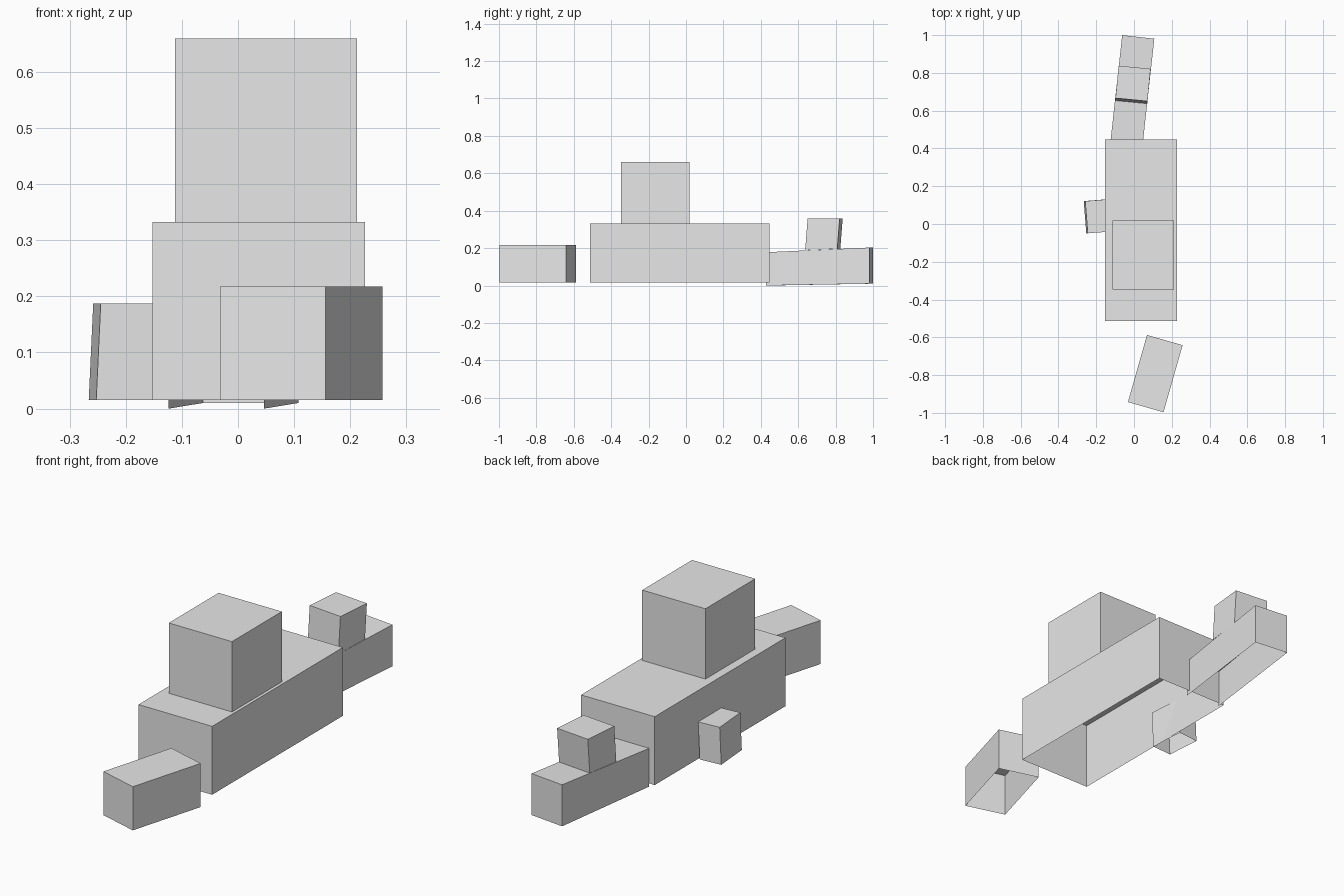
import bpy
import bmesh
from math import radians
from mathutils import Matrix, Vector

cube = bpy.data.objects.get("Cube")
if cube:
    bpy.data.objects.remove(cube, do_unlink=True)

grey = bpy.data.materials.new("plain_grey")
grey.use_nodes = True
grey.diffuse_color = (0.8, 0.8, 0.8, 1)
grey.node_tree.nodes["Principled BSDF"].inputs["Base Color"].default_value = (0.8, 0.8, 0.8, 1)


def block(name, center, size, bottom, top, yaw=0, lean=(0, 0), rise=(0, 0), open_front=False):
    """Box without a floor; lean shifts the base, rise lifts the back (bottom, top)."""
    bm = bmesh.new()
    bmesh.ops.create_cube(bm, size=1)
    turn = Matrix.Rotation(radians(yaw), 3, "Z")
    bm.normal_update()
    drop = [f for f in bm.faces
            if f.normal.z < -0.5 or (open_front and f.normal.y < -0.5)]
    bmesh.ops.delete(bm, geom=drop, context="FACES_ONLY")
    for v in bm.verts:
        upper, back = v.co.z > 0, v.co.y > 0
        p = turn @ Vector((v.co.x * size[0], v.co.y * size[1], 0))
        p += Vector((center[0], center[1], top if upper else bottom))
        if not upper:
            p += Vector((lean[0], lean[1], 0))
        if back:
            p.z += rise[upper]
        v.co = p
    mesh = bpy.data.meshes.new(name)
    bm.to_mesh(mesh)
    bm.free()
    mesh.materials.append(grey)
    obj = bpy.data.objects.new(name, mesh)
    bpy.context.collection.objects.link(obj)
    return obj


# Main body and the large block on top
block("body", (0.037, -0.033), (0.379, 0.961), 0.015, 0.333)
block("upper_block", (0.05, -0.165), (0.325, 0.366), 0.333, 0.66)

# Separate block ahead of the body
block("front_block", (0.1125, -0.792), (0.196, 0.369), 0.015, 0.218, yaw=-15.9)

# Small side block, leaning against the body
block("side_block", (-0.199, 0.04), (0.105, 0.171), 0.015, 0.187, yaw=4.5, lean=(-0.008, 0))

# Tail, rising slightly to the back, with a small block on it
block("tail", (-0.008, 0.714), (0.171, 0.556), 0.0, 0.178, yaw=-6.3,
      rise=(0.01, 0.025), open_front=True)
block("tail_block", (-0.005, 0.744), (0.17, 0.172), 0.188, 0.358, yaw=-5.5,
      lean=(-0.001, -0.013), rise=(0.008, 0))
